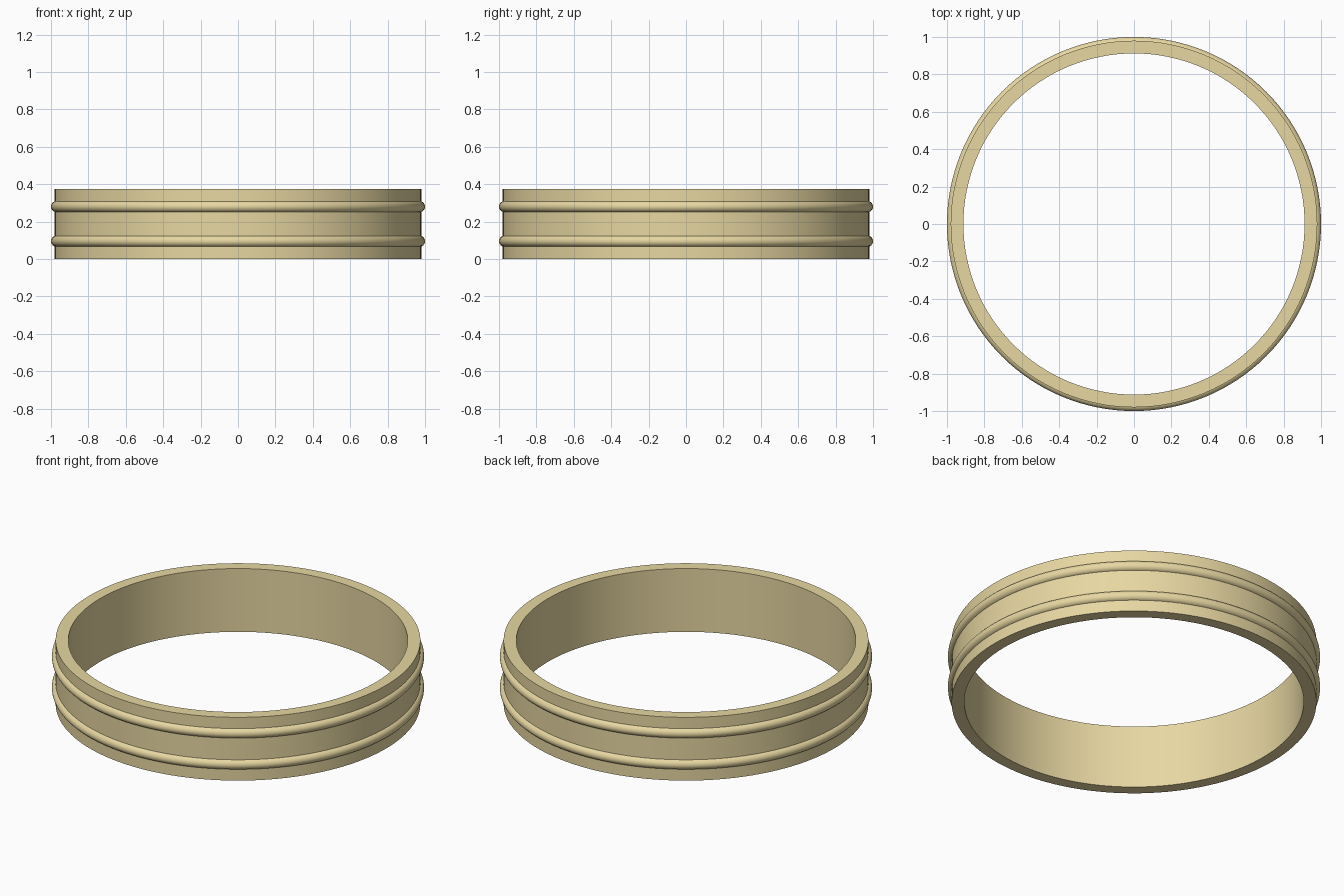
import bpy, bmesh, math

if "Cube" in bpy.data.objects:
    bpy.data.objects.remove(bpy.data.objects["Cube"])

HEIGHT, R_IN, R_OUT = 0.375, 0.912, 0.98
BEAD_Z, BEAD_R, BEAD_C = (0.095, 0.28), 0.03, 0.97
SEGMENTS = 128


def bead_arc(z, steps=12):
    # half-round bulge that starts and ends on the outer wall
    a = math.acos((R_OUT - BEAD_C) / BEAD_R)
    angles = [-a + 2 * a * i / steps for i in range(steps + 1)]
    return [(BEAD_C + BEAD_R * math.cos(t), z + BEAD_R * math.sin(t)) for t in angles]


# Cross-section of the band with its two raised beads
profile = [(R_IN, 0), (R_OUT, 0)]
for z in BEAD_Z:
    profile += bead_arc(z)
profile += [(R_OUT, HEIGHT), (R_IN, HEIGHT)]

# Revolve the closed section around z
bm = bmesh.new()
rings = []
for s in range(SEGMENTS):
    t = 2 * math.pi * s / SEGMENTS
    rings.append([bm.verts.new((r * math.cos(t), r * math.sin(t), z)) for r, z in profile])
n = len(profile)
for s in range(SEGMENTS):
    a, b = rings[s], rings[(s + 1) % SEGMENTS]
    for i in range(n):
        j = (i + 1) % n
        bm.faces.new((a[i], b[i], b[j], a[j]))
bmesh.ops.recalc_face_normals(bm, faces=bm.faces)

mesh = bpy.data.meshes.new("ring_band")
bm.to_mesh(mesh)
bm.free()
ring = bpy.data.objects.new("ring_band", mesh)
bpy.context.collection.objects.link(ring)

# Pale gold colour
gold = bpy.data.materials.new("pale_gold")
gold.diffuse_color = (0.80, 0.68, 0.36, 1)
gold.use_nodes = True
gold.node_tree.nodes["Principled BSDF"].inputs["Base Color"].default_value = gold.diffuse_color
mesh.materials.append(gold)

# Smooth walls, crisp rims and bead edges
bpy.context.view_layer.objects.active = ring
ring.select_set(True)
bpy.ops.object.shade_smooth_by_angle(angle=math.radians(30))
